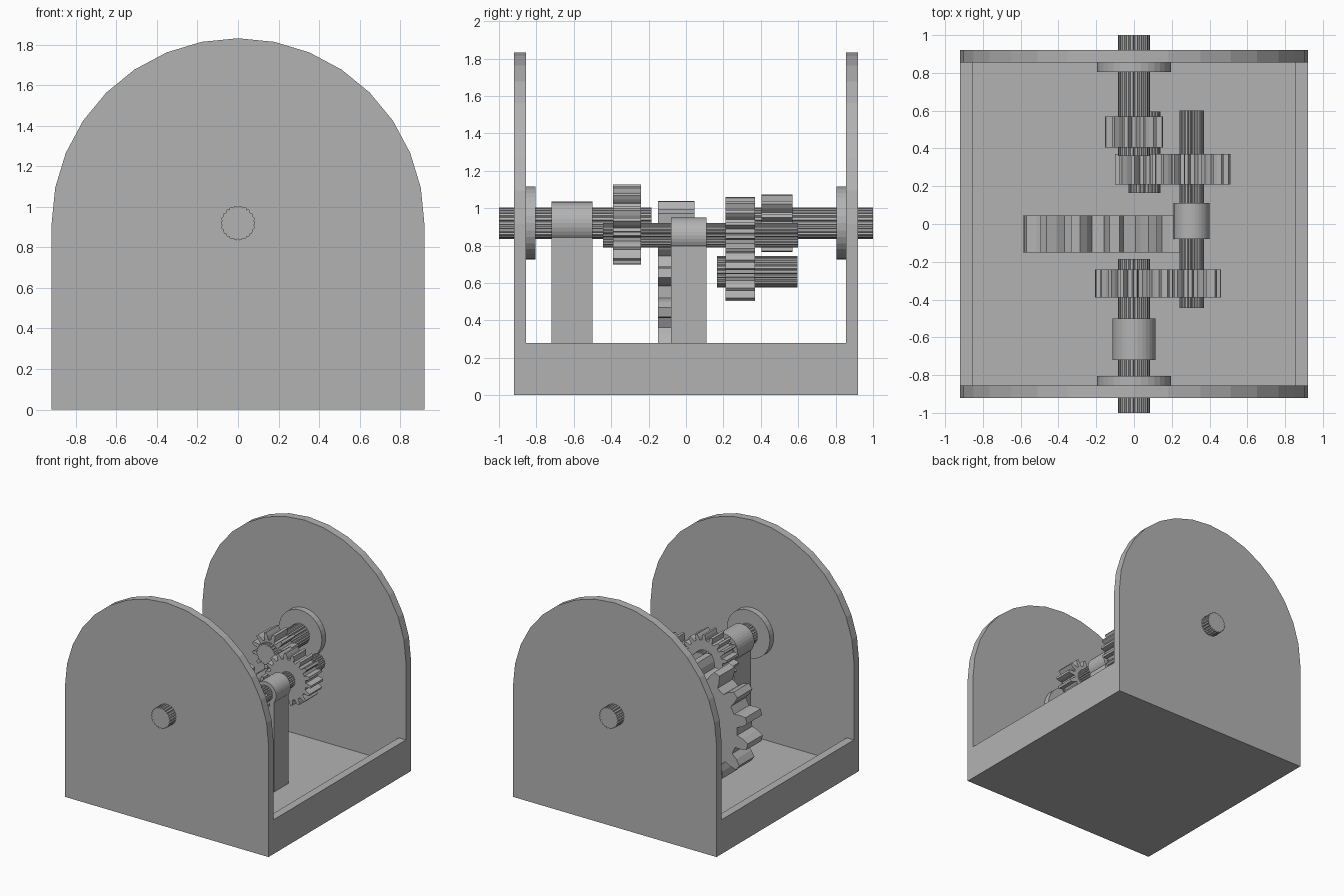
import bpy, bmesh, math
from math import sin, cos, pi, atan2

if "Cube" in bpy.data.objects:
    bpy.data.objects.remove(bpy.data.objects["Cube"])

grey = bpy.data.materials.new("plain_grey")
grey.diffuse_color = (0.45, 0.45, 0.45, 1)
grey.use_nodes = True
grey.node_tree.nodes["Principled BSDF"].inputs["Base Color"].default_value = grey.diffuse_color


def prism(name, pts, y0, y1):
    """Extrude an x-z outline along y."""
    bm = bmesh.new()
    face = bm.faces.new([bm.verts.new((x, y0, z)) for x, z in pts])
    ext = bmesh.ops.extrude_face_region(bm, geom=[face])
    verts = [g for g in ext["geom"] if isinstance(g, bmesh.types.BMVert)]
    bmesh.ops.translate(bm, verts=verts, vec=(0, y1 - y0, 0))
    bmesh.ops.recalc_face_normals(bm, faces=bm.faces)
    me = bpy.data.meshes.new(name)
    bm.to_mesh(me)
    bm.free()
    me.materials.append(grey)
    ob = bpy.data.objects.new(name, me)
    bpy.context.collection.objects.link(ob)
    return ob


def rect(x0, x1, z0, z1):
    return [(x0, z0), (x1, z0), (x1, z1), (x0, z1)]


def arc(c, r, n=32):
    return [(c[0] + r * cos(2 * pi * i / n), c[1] + r * sin(2 * pi * i / n)) for i in range(n)]


def gear(name, c, root, tip, teeth, y0, y1, phase=0):
    """Toothed wheel with one tooth centred on the phase angle."""
    step = 2 * pi / teeth
    mid = (root + tip) / 2
    shape = [(-0.31, root), (-0.24, mid), (-0.12, tip),
             (0.12, tip), (0.24, mid), (0.31, root)]
    pts = []
    for i in range(teeth):
        for f, r in shape:
            a = phase + (i + f) * step
            pts.append((c[0] + r * cos(a), c[1] + r * sin(a)))
    return prism(name, pts, y0, y1)


def shaft(name, c, r, y0, y1):
    """Finely fluted shaft."""
    n = 22
    pts = []
    for i in range(n):
        for f, rr in ((-0.25, r), (0.25, r), (0.5, r - 0.008)):
            a = 2 * pi * (i + f) / n
            pts.append((c[0] + rr * cos(a), c[1] + rr * sin(a)))
    return prism(name, pts, y0, y1)


def bearing(name, c, r, half, y0, y1):
    """Post standing on the floor with a round boss on top."""
    prism(name + "_post", rect(c[0] - half, c[0] + half, 0.06, c[1]), y0, y1)
    prism(name + "_boss", arc(c, r), y0, y1)


# Shaft centres in x-z
A, B, C, D = (0, 0.92), (0.305, 0.855), (0.055, 0.66), (-0.12, 0.565)

# Open tray base
prism("floor", rect(-0.92, 0.92, 0, 0.065), -0.855, 0.855)
for s, side in ((-1, "left"), (1, "right")):
    prism(side + "_rim", rect(*sorted((s * 0.855, s * 0.92)), 0, 0.28), -0.855, 0.855)

# Arched end plates with collars
arch = [(-0.92, 0), (0.92, 0)] + [
    (0.92 * cos(pi * i / 16), 0.915 + 0.917 * sin(pi * i / 16)) for i in range(17)]
for s, end in ((-1, "front"), (1, "back")):
    prism(end + "_plate", arch, *sorted((s * 0.855, s * 0.92)))
    prism(end + "_collar", arc(A, 0.195), *sorted((s * 0.805, s * 0.86)))

# Shafts
shaft("front_shaft", A, 0.085, -1, -0.185)
shaft("back_shaft", A, 0.085, 0.36, 1)
shaft("side_shaft", B, 0.065, -0.445, 0.60)
shaft("lower_shaft", C, 0.085, 0.165, 0.595)

# Bearings
bearing("front_bearing", A, 0.115, 0.085, -0.72, -0.50)
bearing("side_bearing", B, 0.095, 0.075, -0.08, 0.11)

# Meshing gears
ab = atan2(B[1] - A[1], B[0] - A[0])
bc = atan2(C[1] - B[1], C[0] - B[0])
gear("front_large_gear", A, 0.161, 0.207, 18, -0.39, -0.24, ab)
gear("side_small_gear", B, 0.099, 0.155, 12, -0.39, -0.24, ab + pi + pi / 12)
gear("side_large_gear", B, 0.161, 0.207, 18, 0.21, 0.37, bc)
gear("lower_gear", C, 0.099, 0.157, 12, 0.21, 0.37, bc + pi + pi / 12)
gear("back_gear", A, 0.099, 0.157, 12, 0.405, 0.57, 0.26)

# Big coarse wheel
gear("big_wheel", D, 0.375, 0.473, 14, -0.15, 0.045, math.radians(88))
